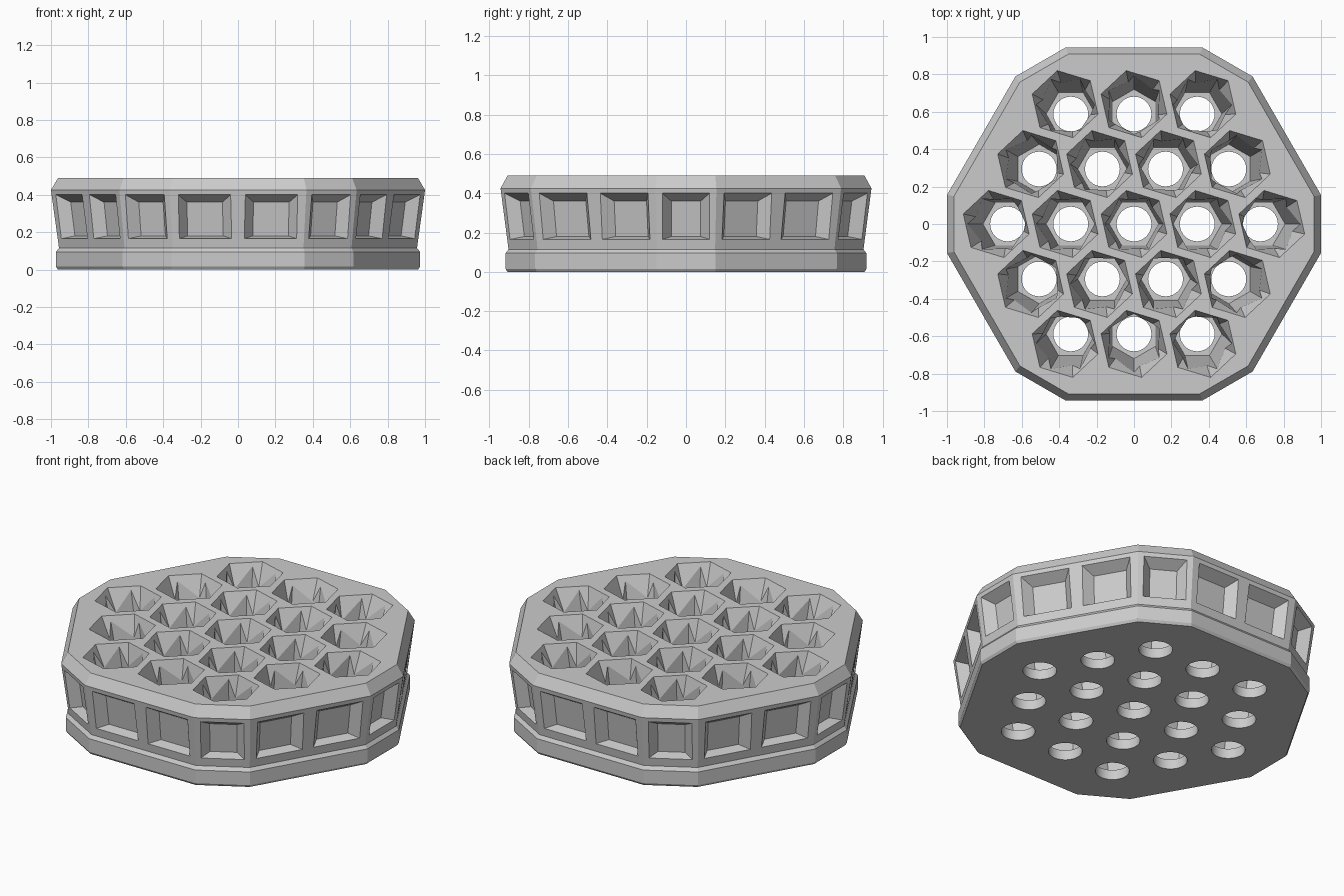
import bpy, bmesh
from math import cos, sin, pi, radians, atan2, hypot
from mathutils import Vector

cube = bpy.data.objects.get("Cube")
if cube:
    bpy.data.objects.remove(cube, do_unlink=True)

grey = bpy.data.materials.new("plain grey")
grey.use_nodes = True
grey.diffuse_color = (0.6, 0.6, 0.6, 1)
grey.node_tree.nodes["Principled BSDF"].inputs["Base Color"].default_value = (0.6, 0.6, 0.6, 1)


def ring(cx, cy, z, r, n, turn):
    return [Vector((cx + r * cos(turn + 2 * pi * i / n),
                    cy + r * sin(turn + 2 * pi * i / n), z)) for i in range(n)]


def loft(bm, rings):
    """Closed solid through a stack of equal-sized rings."""
    rows = [[bm.verts.new(p) for p in r] for r in rings]
    n = len(rows[0])
    bm.faces.new(rows[0][::-1])
    bm.faces.new(rows[-1])
    for a, b in zip(rows, rows[1:]):
        for i in range(n):
            j = (i + 1) % n
            bm.faces.new((a[i], a[j], b[j], b[i]))


def make(name, solids):
    bm = bmesh.new()
    for rings in solids:
        loft(bm, rings)
    bmesh.ops.recalc_face_normals(bm, faces=bm.faces)
    mesh = bpy.data.meshes.new(name)
    bm.to_mesh(mesh)
    bm.free()
    mesh.materials.append(grey)
    obj = bpy.data.objects.new(name, mesh)
    bpy.context.collection.objects.link(obj)
    return obj


# Body: hexagon with clipped corners, lofted through a rim and base profile
outline = [Vector((1.012 * cos(a), 1.012 * sin(a), 0))
           for k in range(6)
           for a in (radians(60 * k - 8.8), radians(60 * k + 8.8))]
profile = [(0, 0.963), (0.015, 0.973), (0.095, 0.973), (0.115, 0.957),
           (0.425, 1.0), (0.49, 0.962)]
body = make("honeycomb_block",
            [[[p * s + Vector((0, 0, z)) for p in outline] for z, s in profile]])


# Side windows: tapered recesses, one per clipped corner and two per long side
def wall_scale(z):
    return 0.957 + (z - 0.115) * 0.043 / 0.31


def window(a, b, centre, width):
    along = (b - a).normalized()
    inward = Vector((-along.y, along.x, 0))
    mid = a.lerp(b, 0.5) + along * centre

    def rect(w, z0, z1, depth):
        return [mid * wall_scale(z) + along * (x * w / 2) + inward * depth
                + Vector((0, 0, z))
                for x, z in ((-1, z0), (1, z0), (1, z1), (-1, z1))]
    inner = rect(width - 0.09, 0.18, 0.36, 0.06)
    outer = rect(width, 0.165, 0.4, 0)
    return [[o + (o - i) * 0.3 for o, i in zip(outer, inner)], inner]


windows = []
for i in range(12):
    a, b = outline[i], outline[(i + 1) % 12]
    if i % 2 == 0:
        windows.append(window(a, b, 0, 0.24))
    else:
        windows += [window(a, b, c, 0.28) for c in (-0.18, 0.18)]

# Cells: splayed hexagonal wells, twisted hexagonal mouths, round drain holes
wells, mouths, holes = [], [], []
floor, top, over = 0.06, 0.49, 0.04
for row in range(-2, 3):
    count = 5 - abs(row)
    for i in range(count):
        x, y = (i - (count - 1) / 2) * 0.338, row * 0.294
        turn = atan2(y, x) if hypot(x, y) > 0.01 else 0

        def section(z, r, angle):
            k = 1 + 0.09 * (z - floor) / (top - floor)
            return ring(x * k, y * k, z, r, 6, angle)
        wells.append([section(floor, 0.132, turn), section(top + over, 0.16, turn)])
        mouths.append([section(0.33, 0.12, radians(43)),
                       section(top + over, 0.2, radians(43))])
        holes.append([ring(x, y, -0.1, 0.093, 32, 0), ring(x, y, 0.1, 0.093, 32, 0)])

cutters = [make("window_cutter", windows), make("well_cutter", wells),
           make("mouth_cutter", mouths), make("hole_cutter", holes)]
for c in cutters:
    c.hide_render = True
    mod = body.modifiers.new(c.name, "BOOLEAN")
    mod.object = c
    mod.operation = "DIFFERENCE"
    mod.solver = "EXACT"

# Bake the cuts and drop the cutters
bpy.context.view_layer.update()
graph = bpy.context.evaluated_depsgraph_get()
baked = bpy.data.meshes.new_from_object(body.evaluated_get(graph))
body.modifiers.clear()
body.data = baked
for c in cutters:
    bpy.data.objects.remove(c, do_unlink=True)

# Smooth only the round holes and shallow edges
bpy.ops.object.select_all(action="DESELECT")
body.select_set(True)
bpy.context.view_layer.objects.active = body
bpy.ops.object.shade_smooth_by_angle(angle=radians(15))
